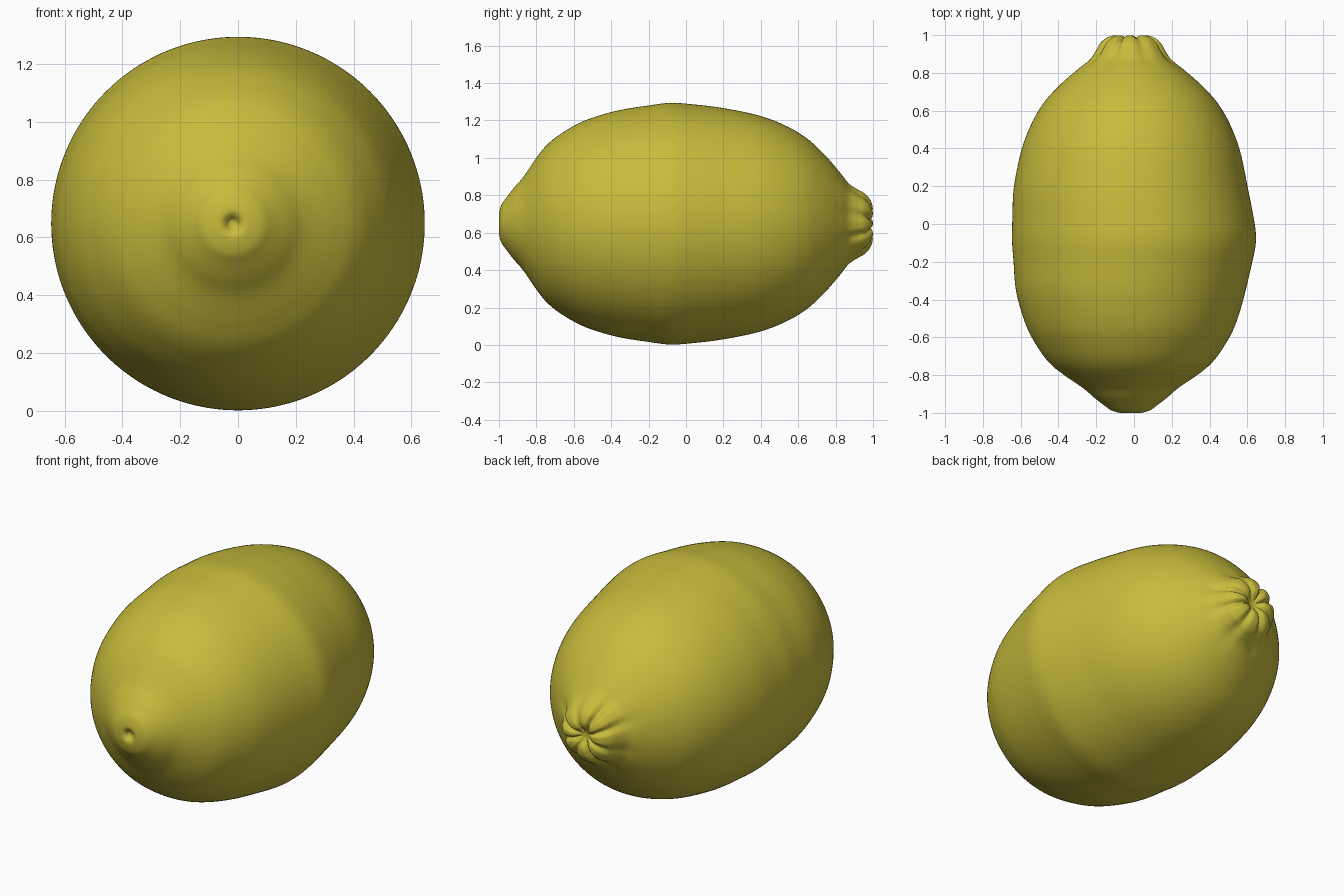
import bpy, bmesh, math

if "Cube" in bpy.data.objects:
    bpy.data.objects.remove(bpy.data.objects["Cube"])

SEG, SUB, CZ = 160, 10, 0.648

# Profile from the blossom tip (front) to the stem end (back): (y, radius)
profile = [
    (-0.975, 0.0), (-0.978, 0.014), (-0.991, 0.027), (-0.999, 0.042), (-0.998, 0.065),
    (-0.985, 0.105), (-0.96, 0.14), (-0.92, 0.192), (-0.87, 0.25), (-0.80, 0.352),
    (-0.74, 0.425), (-0.66, 0.487), (-0.54, 0.552), (-0.37, 0.604), (-0.20, 0.632),
    (-0.08, 0.646), (0.05, 0.637), (0.20, 0.618), (0.38, 0.581), (0.52, 0.530),
    (0.64, 0.461), (0.74, 0.370), (0.82, 0.278), (0.87, 0.216), (0.915, 0.185),
    (0.955, 0.162), (0.985, 0.128), (0.998, 0.09), (0.994, 0.06), (0.975, 0.035),
    (0.966, 0.015), (0.966, 0.0),
]


def catmull(a, b, c, d, t):
    return 0.5 * (2 * b + (c - a) * t + (2 * a - 5 * b + 4 * c - d) * t * t
                  + (3 * b - a - 3 * c + d) * t ** 3)


def smooth(points, sub):
    ext = [points[0]] + points + [points[-1]]
    out = []
    for i in range(len(points) - 1):
        for k in range(sub):
            out.append(tuple(catmull(*[ext[i + j][n] for j in range(4)], k / sub)
                             for n in (0, 1)))
    return out + [points[-1]]


def ramp(x, lo, hi):
    t = min(1, max(0, (x - lo) / (hi - lo)))
    return t * t * (3 - 2 * t)


def point(y, r, a):
    # Radiating creases around the stem end
    if y > 0.75:
        phase = 8 * a + 0.5 * math.sin(2 * a + 0.6) + 0.3 * math.sin(3 * a)
        groove = (0.5 - 0.5 * math.cos(phase)) ** 2.5
        depth = groove * (0.8 + 0.2 * math.sin(3 * a + 1))
        fade = ramp(y, 0.78, 0.95) * ramp(r, 0.015, 0.07)
        r -= 0.022 * depth * fade * ramp(r, 0.05, 0.14)
        y -= 0.022 * depth * fade * (1 - ramp(r, 0.09, 0.17))
    # The axis drifts slightly to the left towards both ends
    cx = -0.018 * ramp(abs(y + 0.08), 0.0, 0.32)
    return (cx + r * math.cos(a), y, CZ + r * math.sin(a))


# Lemon body: rings swept along y
bm = bmesh.new()
curve = smooth(profile, SUB)
first = bm.verts.new(point(curve[0][0], 0, 0))
last = bm.verts.new(point(curve[-1][0], 0, 0))
rings = [[bm.verts.new(point(y, max(r, 0.0005), 2 * math.pi * i / SEG)) for i in range(SEG)]
         for y, r in curve[1:-1]]
for i in range(SEG):
    j = (i + 1) % SEG
    bm.faces.new((first, rings[0][i], rings[0][j]))
    bm.faces.new((last, rings[-1][j], rings[-1][i]))
    for p, q in zip(rings, rings[1:]):
        bm.faces.new((p[i], q[i], q[j], p[j]))
bmesh.ops.recalc_face_normals(bm, faces=bm.faces)
for f in bm.faces:
    f.smooth = True

mesh = bpy.data.meshes.new("lemon")
bm.to_mesh(mesh)
bm.free()
lemon = bpy.data.objects.new("lemon", mesh)
bpy.context.collection.objects.link(lemon)

# Peel colour
peel = bpy.data.materials.new("lemon_yellow")
peel.diffuse_color = (0.57, 0.50, 0.045, 1)
peel.use_nodes = True
peel.node_tree.nodes["Principled BSDF"].inputs["Base Color"].default_value = peel.diffuse_color
mesh.materials.append(peel)
